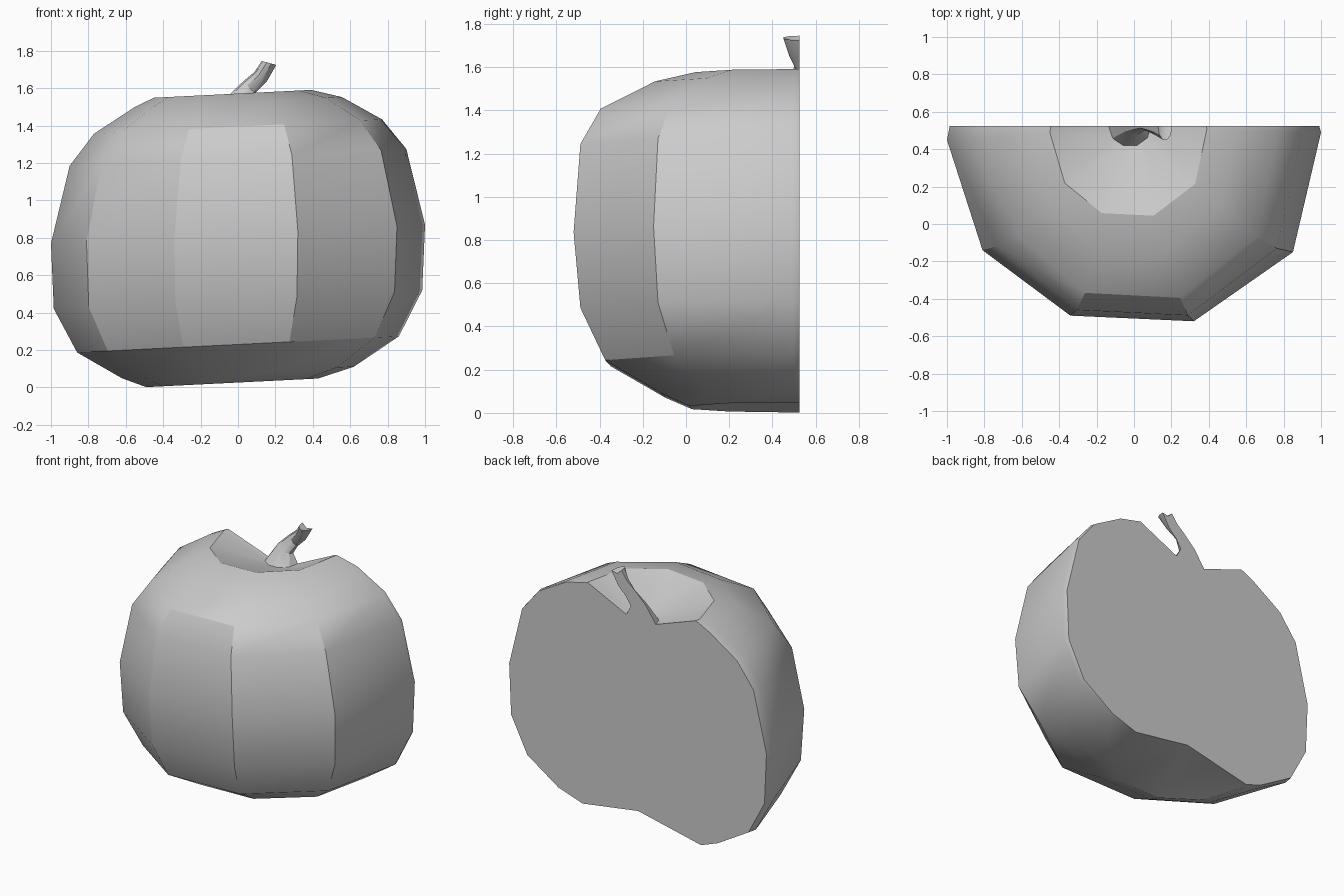
import bpy, bmesh
from math import sin, cos, pi, radians

cube = bpy.data.objects.get("Cube")
if cube:
    bpy.data.objects.remove(cube, do_unlink=True)

CUT_Y = 0.525  # plane where the fruit is sliced in half

grey = bpy.data.materials.new("light_grey")
grey.use_nodes = True
colour = (0.6, 0.6, 0.6, 1)
grey.diffuse_color = colour
grey.node_tree.nodes["Principled BSDF"].inputs["Base Color"].default_value = colour


def half_solid(name, rings, start, end, angle):
    """Skin half rings, close both ends with a fan and the cut with one flat face."""
    bm = bmesh.new()
    rows = [[bm.verts.new(p) for p in ring] for ring in rings]
    first, last = bm.verts.new(start), bm.verts.new(end)
    for low, high in zip(rows, rows[1:]):
        for i in range(len(low) - 1):
            bm.faces.new((low[i], low[i + 1], high[i + 1], high[i]))
    for tip, row in ((first, rows[0]), (last, rows[-1])):
        for a, b in zip(row, row[1:]):
            bm.faces.new((tip, a, b))
    bm.faces.new([first] + [r[0] for r in rows] + [last] + [r[-1] for r in reversed(rows)])
    bmesh.ops.recalc_face_normals(bm, faces=bm.faces)
    mesh = bpy.data.meshes.new(name)
    bm.to_mesh(mesh)
    bm.free()
    mesh.materials.append(grey)
    obj = bpy.data.objects.new(name, mesh)
    bpy.context.collection.objects.link(obj)
    bpy.ops.object.select_all(action='DESELECT')
    obj.select_set(True)
    bpy.context.view_layer.objects.active = obj
    bpy.ops.object.shade_smooth_by_angle(angle=radians(angle))
    return obj


# Fruit: outline around the widest ring as (x, depth in front of the cut)
outline = [(-0.985, 0), (-1, 0.075), (-0.81, 0.665), (-0.34, 1.015),
           (0.32, 1.045), (0.85, 0.675), (1, 0.035), (0.99, 0)]
# Profile as (width scale, depth scale, height, sideways shift)
profile = [(0.46, 0.49, 0.025, -0.03), (0.62, 0.61, 0.08, 0), (0.86, 0.86, 0.23, 0),
           (0.985, 0.97, 0.47, 0), (1, 1, 0.82, 0), (0.90, 0.97, 1.23, 0),
           (0.77, 0.88, 1.395, 0), (0.555, 0.64, 1.525, 0),
           (0.42, 0.46, 1.57, -0.03), (0.1, 0.1, 1.44, -0.02)]
LEAN = 0.05  # the fruit rises a little towards +x
fruit_rings = [[(x * sx + dx, CUT_Y - d * sy, z + LEAN * x * sx) for x, d in outline]
               for sx, sy, z, dx in profile]
half_solid("fruit_half", fruit_rings, (0, CUT_Y, 0.11), (-0.02, CUT_Y, 1.43), 30)

# Stem: flared foot, thin bent neck and wider tip as (x, z, radius, depth, tilt)
path = [(-0.02, 1.435, 0.12, 0.115, 0), (0.0, 1.535, 0.06, 0.05, 20),
        (0.06, 1.605, 0.045, 0.02, 45), (0.12, 1.66, 0.042, 0.05, 40),
        (0.166, 1.735, 0.04, 0.078, 15)]
SIDES = 5
stem_rings = []
for x, z, r, d, tilt in path:
    a = radians(tilt)
    angles = [pi * i / SIDES for i in range(SIDES + 1)]
    stem_rings.append([(x + r * cos(t) * cos(a), CUT_Y - (d * sin(t) if 0 < i < SIDES else 0),
                        z - r * cos(t) * sin(a)) for i, t in enumerate(angles)])
half_solid("stem_half", stem_rings, (-0.02, CUT_Y, 1.42), (0.16, CUT_Y, 1.715), 30)
